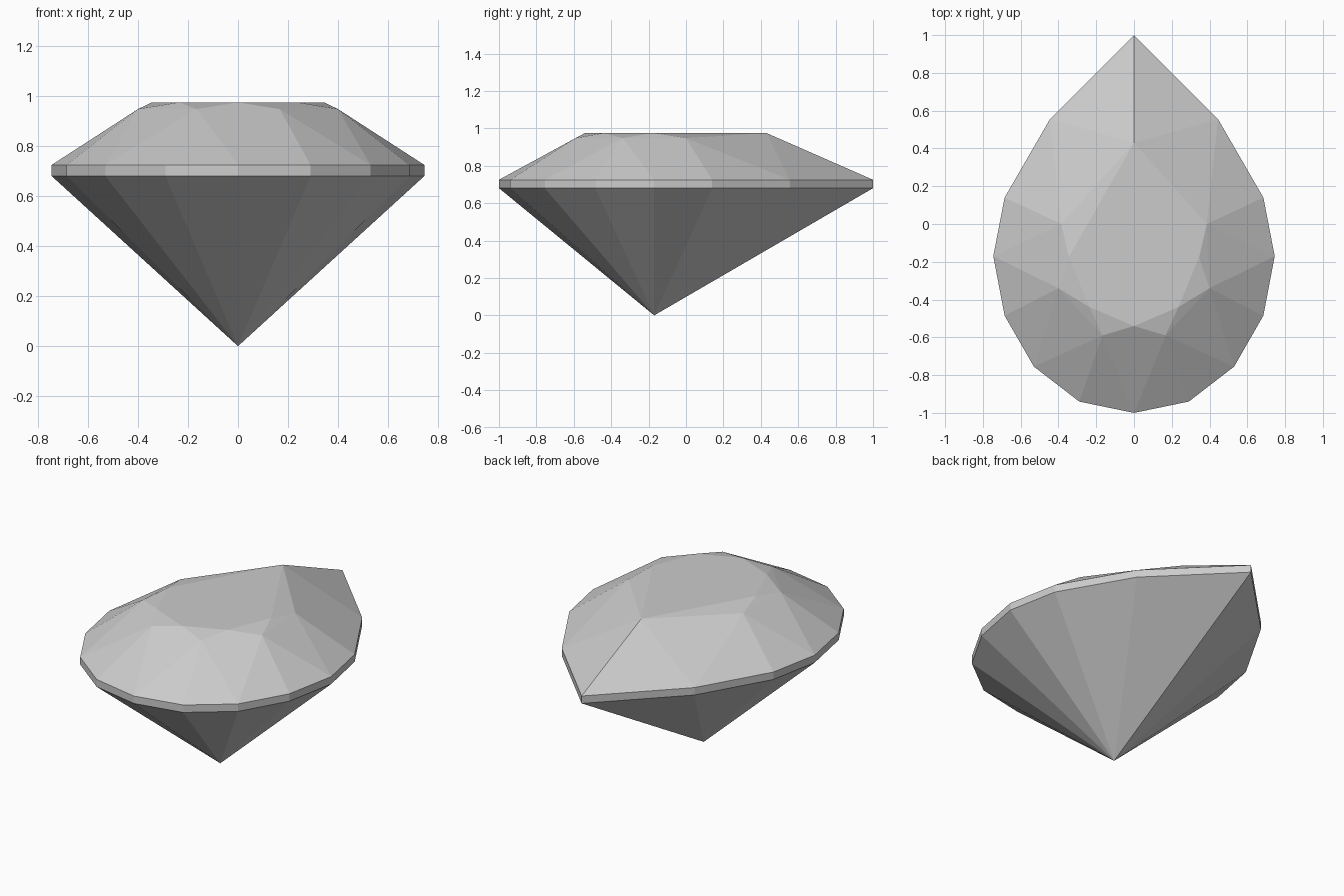
import bpy
import bmesh
import math

cube = bpy.data.objects.get("Cube")
if cube:
    bpy.data.objects.remove(cube, do_unlink=True)

# Heights of the gem's levels
GIRDLE_LOW, GIRDLE_TOP, STAR, TABLE = 0.68, 0.725, 0.948, 0.975

# Half outlines on the +x side, from pointed tip to rounded front
girdle = [(0, 1), (0.445, 0.555), (0.685, 0.14), (0.745, -0.17),
          (0.685, -0.485), (0.53, -0.755), (0.29, -0.94), (0, -1)]
table = [(0, 0.43), (0.345, -0.175), (0.235, -0.44), (0, -0.54)]
star = [(0.385, 0), (0.4, -0.34), (0.167, -0.59)]
culet = (0, -0.17, 0)


def ring(half, z):
    """Mirror a half outline across x = 0 at one height."""
    return [(x, y, z) for x, y in half] + [(-x, y, z) for x, y in half if x > 0]


# Gem: convex facets spanning culet, girdle band, star points and table
bm = bmesh.new()
points = [culet] + ring(girdle, GIRDLE_LOW) + ring(girdle, GIRDLE_TOP)
points += ring(star, STAR) + ring(table, TABLE)
for p in points:
    bm.verts.new(p)
bmesh.ops.convex_hull(bm, input=bm.verts[:])

# Merge coplanar triangles into clean facets
bmesh.ops.dissolve_limit(bm, angle_limit=math.radians(0.5),
                         verts=bm.verts[:], edges=bm.edges[:])
bmesh.ops.recalc_face_normals(bm, faces=bm.faces[:])

mesh = bpy.data.meshes.new("pear_cut_gem")
bm.to_mesh(mesh)
bm.free()
gem = bpy.data.objects.new("pear_cut_gem", mesh)
bpy.context.collection.objects.link(gem)

# Single pale grey material
mat = bpy.data.materials.new("pale_grey")
mat.use_nodes = True
colour = (0.6, 0.6, 0.6, 1)
mat.diffuse_color = colour
mat.node_tree.nodes["Principled BSDF"].inputs["Base Color"].default_value = colour
mesh.materials.append(mat)
